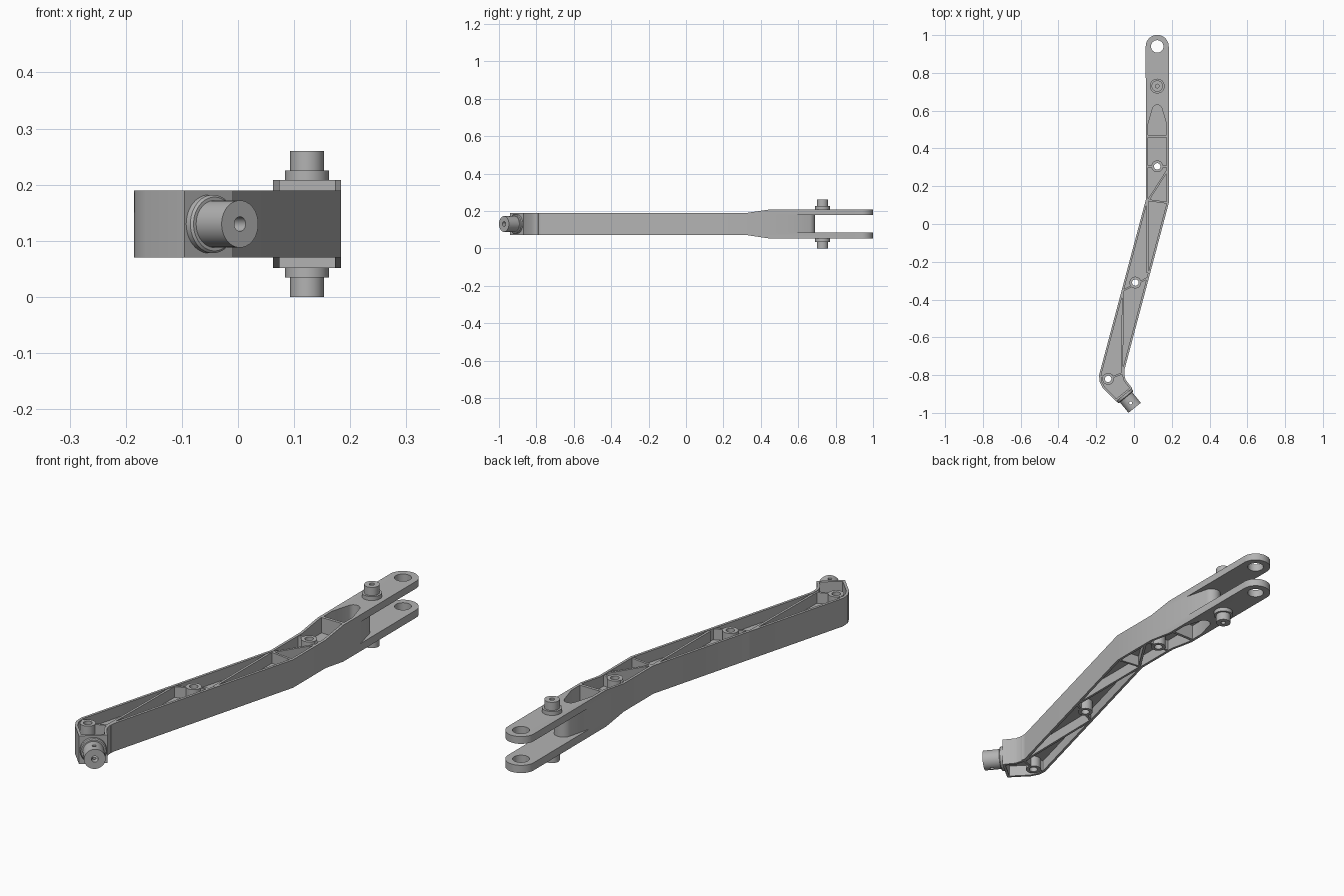
import bpy, bmesh, math
from mathutils import Vector

if "Cube" in bpy.data.objects:
    bpy.data.objects.remove(bpy.data.objects["Cube"], do_unlink=True)

metal = bpy.data.materials.new("grey_metal")
metal.use_nodes = True
metal.diffuse_color = (0.45, 0.45, 0.45, 1)
metal.node_tree.nodes["Principled BSDF"].inputs["Base Color"].default_value = (0.45, 0.45, 0.45, 1)

CX, MID = 0.123, 0.13          # fork centre line and mid height
LOW, TOP = 0.07, 0.19          # arm faces


def finish(name, bm):
    bmesh.ops.recalc_face_normals(bm, faces=bm.faces)
    mesh = bpy.data.meshes.new(name)
    bm.to_mesh(mesh)
    bm.free()
    mesh.materials.append(metal)
    obj = bpy.data.objects.new(name, mesh)
    bpy.context.collection.objects.link(obj)
    return obj


def prism(name, points, start, depth):
    """Polygon of 3D points swept along depth."""
    bm = bmesh.new()
    face = bm.faces.new([bm.verts.new(Vector(p) + Vector(start)) for p in points])
    new = bmesh.ops.extrude_face_region(bm, geom=[face])["geom"]
    verts = [v for v in new if isinstance(v, bmesh.types.BMVert)]
    bmesh.ops.translate(bm, verts=verts, vec=depth)
    return finish(name, bm)


def slab(name, points, z0, z1):
    return prism(name, [(x, y, 0) for x, y in points], (0, 0, z0), (0, 0, z1 - z0))


def arc(cx, cy, r, a0, a1, n=24):
    angles = [math.radians(a0 + (a1 - a0) * i / n) for i in range(n + 1)]
    return [(cx + r * math.cos(a), cy + r * math.sin(a)) for a in angles]


def disc(name, x, y, r, z0, z1):
    return slab(name, arc(x, y, r, 0, 352.5, 47), z0, z1)


def inset(points, d):
    """Mitred inward offset of a counter-clockwise polygon."""
    out = []
    for i, p in enumerate(points):
        p, a, b = Vector(p), Vector(points[i - 1]), Vector(points[(i + 1) % len(points)])
        u, v = (p - a).normalized(), (b - p).normalized()
        n1, n2 = Vector((-u.y, u.x)), Vector((-v.y, v.x))
        out.append(tuple(p + (n1 + n2) * d / (1 + n1.dot(n2))))
    return out


def combine(obj, tool, operation="DIFFERENCE"):
    mod = obj.modifiers.new("shape", "BOOLEAN")
    mod.operation, mod.object, mod.solver = operation, tool, "EXACT"
    bpy.context.view_layer.objects.active = obj
    bpy.ops.object.modifier_apply(modifier=mod.name)
    bpy.data.objects.remove(tool, do_unlink=True)


def lathe(name, profile, origin, axis):
    bm = bmesh.new()
    verts = [bm.verts.new((r, 0, t)) for r, t in profile]
    edges = [bm.edges.new(pair) for pair in zip(verts, verts[1:])]
    bmesh.ops.spin(bm, geom=verts + edges, cent=(0, 0, 0), axis=(0, 0, 1),
                   angle=math.tau, steps=48, use_duplicate=False)
    bmesh.ops.remove_doubles(bm, verts=bm.verts, dist=1e-5)
    turn = Vector(axis).to_track_quat("Z", "Y").to_matrix()
    for v in bm.verts:
        v.co = turn @ v.co + Vector(origin)
    return finish(name, bm)


def smooth(obj):
    bpy.ops.object.select_all(action="DESELECT")
    obj.select_set(True)
    bpy.context.view_layer.objects.active = obj
    bpy.ops.object.shade_smooth_by_angle(angle=math.radians(25))


# Arm: plan outline trimmed by the side profile that thickens into the fork
bend = [(0.063, 0.13)]
lower = [(-0.185, -0.80), (-0.182, -0.835), (-0.165, -0.868), (-0.095, -0.94),
         (-0.009, -0.87), (-0.044, -0.825), (-0.051, -0.80), (-0.05, -0.77), (0.184, 0.11)]
arm = slab("arm_body", bend + lower + arc(CX, 0.94, 0.061, 0, 180), 0, 0.3)
half = [(-1.1, 0.06), (0.33, 0.06), (0.45, 0.078), (1.1, 0.078)]
side = half + [(y, -z) for y, z in reversed(half)]
combine(arm, prism("side_profile", [(0, y, MID + z) for y, z in side],
                   (-0.5, 0, 0), (1, 0, 0)), "INTERSECT")

# Pockets above and below the thin mid web
long_pocket = inset(bend + lower + [(0.184, 0.47), (0.063, 0.47)], 0.011)
fork_pocket = ([(0.075, 0.472), (0.172, 0.472), (0.172, 0.53)]
               + arc(CX, 0.604, 0.026, 15, 165, 16) + [(0.075, 0.53)])
for z0, z1 in ((MID + 0.012, 0.3), (-0.05, MID - 0.012)):
    for pocket in (long_pocket, fork_pocket):
        combine(arm, slab("pocket_cutter", pocket, z0, z1))

# Fork slot, leaving a tapered tongue between the prongs
tongue = arc(CX, 0.652, 0.038, 15, 165, 16)
slot = ([(0.4, 1.1), (0.4, 0.565), (0.184, 0.565)] + tongue
        + [(0.062, 0.565), (-0.2, 0.565), (-0.2, 1.1)])
combine(arm, slab("slot_cutter", slot, 0.085, 0.177))
combine(arm, disc("eye_cutter", CX, 0.94, 0.033, -0.1, 0.4))

# Stiffening ribs
ribs = [((0.068, 0.305), (0.178, 0.305)), ((0.177, 0.285), (0.075, 0.125)),
        ((0.067, 0.127), (0.180, 0.112)), ((0.071, 0.125), (0.071, -0.26)),
        ((0.075, -0.285), (-0.054, -0.35)), ((-0.058, -0.34), (-0.064, -0.80)),
        ((-0.178, -0.805), (-0.135, -0.82)), ((-0.135, -0.82), (-0.05, -0.785))]
for a, b in ribs:
    a, b = Vector(a), Vector(b)
    u = (b - a).normalized() * 0.005
    n = Vector((-u.y, u.x))
    combine(arm, slab("rib", [a + n, a - n, b - n, b + n], LOW + 0.002, TOP - 0.002), "UNION")

# Drilled bosses
for x, y in ((CX, 0.305), (0.007, -0.31), (-0.137, -0.82)):
    combine(arm, disc("boss", x, y, 0.031, LOW + 0.001, TOP - 0.001), "UNION")
    combine(arm, disc("boss_drill", x, y, 0.017, -0.1, 0.4))
smooth(arm)

# Stepped pins on the outside of each prong
for name, z, way, reach in (("upper_fork_pin", 0.208, 1, 0.052), ("lower_fork_pin", 0.052, -1, 0.052)):
    profile = [(0, -0.004), (0.039, -0.004), (0.039, 0.017), (0.03, 0.017),
               (0.03, reach), (0.01, reach), (0.01, 0.01), (0, 0.01)]
    smooth(lathe(name, profile, (CX, 0.73, z), (0, 0, way)))

# Angled end pin with collar, centre bore and cross hole
axis = Vector((0.63, -0.777, 0)).normalized()
base = Vector((-0.052, -0.905, MID))
profile = [(0, -0.008), (0.052, -0.008), (0.052, 0.012), (0.048, 0.016), (0.042, 0.016),
           (0.042, 0.088), (0.013, 0.088), (0.013, 0.03), (0, 0.03)]
pin = lathe("end_pin", profile, base, axis)
hole = base + axis * 0.055
combine(pin, disc("cross_drill", hole.x, hole.y, 0.008, 0, 0.3))
smooth(pin)
